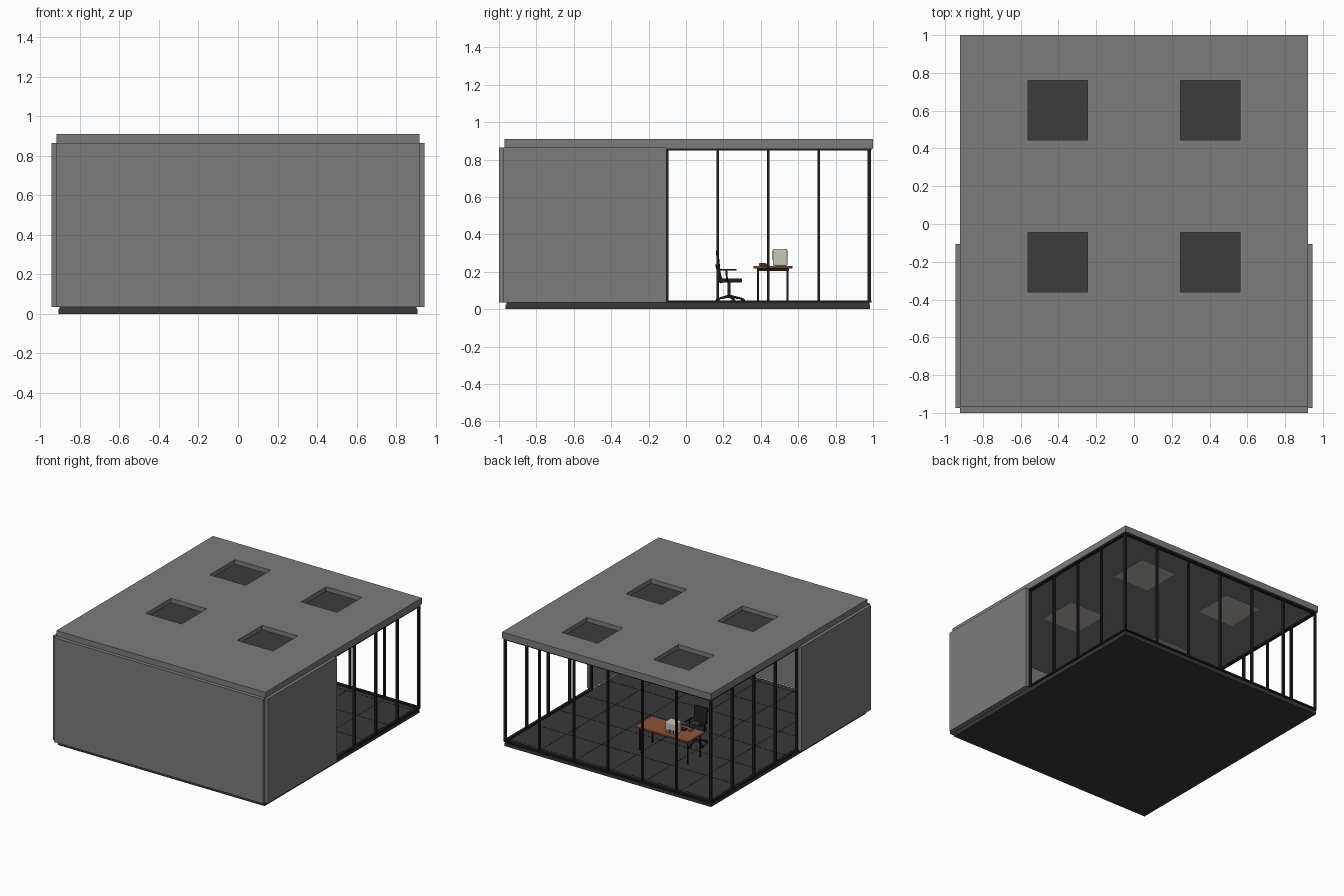
import bpy
import bmesh
import math
from mathutils import Matrix, Vector

default_cube = bpy.data.objects.get("Cube")
if default_cube:
    bpy.data.objects.remove(default_cube, do_unlink=True)


def make_material(name, red, green, blue):
    material = bpy.data.materials.new(name)
    material.use_nodes = True
    colour = (red, green, blue, 1)
    material.diffuse_color = colour
    shader = next(n for n in material.node_tree.nodes if n.type == "BSDF_PRINCIPLED")
    shader.inputs["Base Color"].default_value = colour
    return material


concrete = make_material("concrete grey", .2, .2, .2)
floor_dark = make_material("floor charcoal", .04, .04, .04)
skylight_dark = make_material("skylight charcoal", .045, .045, .045)
frame_black = make_material("frame black", .013, .013, .013)
wood = make_material("red brown wood", .28, .085, .045)
beige = make_material("warm beige", .58, .57, .47)
lamp_white = make_material("ceiling panel white", .5, .46, .42)


def add_object(name, bm, material, bevel=0):
    bmesh.ops.recalc_face_normals(bm, faces=bm.faces)
    mesh = bpy.data.meshes.new(name)
    bm.to_mesh(mesh)
    bm.free()
    mesh.materials.append(material)
    obj = bpy.data.objects.new(name, mesh)
    bpy.context.collection.objects.link(obj)
    if bevel:
        modifier = obj.modifiers.new("rounded edges", "BEVEL")
        modifier.width = bevel
        modifier.segments = 3
    return obj


def box(name, x_range, y_range, z_range, material, bevel=0):
    """Box given by its extent along each axis."""
    ranges = (x_range, y_range, z_range)
    centre = Vector([sum(r) / 2 for r in ranges])
    size = Vector([r[1] - r[0] for r in ranges])
    bm = bmesh.new()
    bmesh.ops.create_cube(bm, size=1, matrix=Matrix.Translation(centre) @ Matrix.Diagonal(size).to_4x4())
    return add_object(name, bm, material, bevel)


def around(centre, width):
    return (centre - width / 2, centre + width / 2)


def rod(name, start, end, radius, material, end_radius=None):
    """Round bar between two points."""
    start, end = Vector(start), Vector(end)
    axis = end - start
    turn = axis.to_track_quat("Z", "Y").to_matrix().to_4x4()
    bm = bmesh.new()
    bmesh.ops.create_cone(bm, cap_ends=True, segments=16, radius1=radius,
                          radius2=radius if end_radius is None else end_radius, depth=axis.length,
                          matrix=Matrix.Translation((start + end) / 2) @ turn)
    obj = add_object(name, bm, material)
    for face in obj.data.polygons:
        face.use_smooth = len(face.vertices) == 4
    return obj


# Floor slab, stepped, with thin tile seams
FLOOR = .035
box("base_slab", (-.91, .91), (-.965, .985), (0, .024), floor_dark)
box("floor_slab", (-.905, .905), (-.96, .98), (.024, FLOOR), floor_dark)
for i in range(-2, 3):
    box("floor_seam_long", around(i * .307, .004), (-.95, .97), (FLOOR, FLOOR + .001), frame_black)
for i in range(-3, 4):
    box("floor_seam_cross", (-.9, .9), around(i * .307 + .01, .004), (FLOOR, FLOOR + .001), frame_black)

# Walls wrapping the front half
WALL_TOP = .865
box("front_wall", (-.92, .92), (-1, -.965), (FLOOR, WALL_TOP), concrete)
for side in (-1, 1):
    box("side_wall", sorted((side * .908, side * .945)), (-.975, -.105), (FLOOR, WALL_TOP), concrete)

# Roof slab with four skylight openings
CEILING = .86
xs = (-.92, -.56, -.245, .245, .56, .92)
ys = (-.97, -.36, -.045, .445, .76, 1)
bm = bmesh.new()
grid = [[bm.verts.new((x, y, CEILING)) for y in ys] for x in xs]
for i in range(5):
    for j in range(5):
        if i % 2 == 0 or j % 2 == 0:
            bm.faces.new((grid[i][j], grid[i + 1][j], grid[i + 1][j + 1], grid[i][j + 1]))
roof = add_object("roof", bm, concrete)
solidify = roof.modifiers.new("thickness", "SOLIDIFY")
solidify.thickness = .05
solidify.offset = 1 if roof.data.polygons[0].normal.z > 0 else -1
for i in (1, 3):
    for j in (1, 3):
        opening = xs[i:i + 2], ys[j:j + 2]
        box("skylight_cover", *opening, (CEILING + .008, CEILING + .015), skylight_dark)
        box("ceiling_panel", *opening, (CEILING - .002, CEILING + .008), lamp_white)

# Window frames along both sides and the back
POST = .013
GLASS_X, GLASS_Y = .905, .98
RAILS = ((FLOOR, FLOOR + .012), (CEILING - .012, CEILING))
for side in (-1, 1):
    for k in range(5):
        box("side_post", around(side * GLASS_X, .02), around(-.1 + k * .27, POST), (FLOOR, CEILING), frame_black)
    for rail in RAILS:
        box("side_rail", around(side * GLASS_X, .024), (-.105, GLASS_Y), rail, frame_black)
for k in range(7):
    box("back_post", around((k - 3) * GLASS_X / 3, POST), around(GLASS_Y, .02), (FLOOR, CEILING), frame_black)
for rail in RAILS:
    box("back_rail", (-GLASS_X, GLASS_X), around(GLASS_Y, .024), rail, frame_black)

# Desk
DESK_TOP = .232
box("desk_top", (-.42, .05), (.36, .57), (.217, DESK_TOP), wood, .004)
box("desk_frame", (-.4, .03), (.38, .55), (.205, .217), frame_black)
for x in (-.395, .025):
    for y in (.385, .543):
        rod("desk_leg", (x, y, FLOOR), (x, y, .21), .006, frame_black)

# Desktop computer: rounded case, screen, rear vents, keyboard and mouse
PC_X = -.24
box("computer_case", around(PC_X, .09), (.465, .542), (DESK_TOP, .323), beige, .008)
box("computer_screen", around(PC_X, .066), (.462, .466), (.262, .313), frame_black)
for k in range(-3, 4):
    box("computer_vent", around(PC_X + k * .01, .004), (.541, .544), (.242, .265), frame_black)
box("keyboard", around(PC_X, .11), (.4, .44), (DESK_TOP, DESK_TOP + .006), frame_black)
box("mouse", around(PC_X - .09, .022), (.39, .43), (DESK_TOP, DESK_TOP + .014), wood, .005)

# Office chair on a five-armed base with casters
CHAIR_X, CHAIR_Y = -.25, .23
for k in range(5):
    angle = math.tau * k / 5 + math.pi / 2
    x = CHAIR_X + .075 * math.cos(angle)
    y = CHAIR_Y + .075 * math.sin(angle)
    rod("chair_foot", (CHAIR_X, CHAIR_Y, .07), (x, y, .055), .008, frame_black, .005)
    rod("chair_caster", (x - .006, y, .046), (x + .006, y, .046), .011, frame_black)
rod("chair_column", (CHAIR_X, CHAIR_Y, .06), (CHAIR_X, CHAIR_Y, .145), .009, frame_black)
box("chair_seat", around(CHAIR_X, .125), (.175, .3), (.142, .165), frame_black, .008)
chair_back = box("chair_back", around(CHAIR_X, .115), around(0, .014), (.03, .155), frame_black, .005)
chair_back.location = (0, .182, .16)
chair_back.rotation_euler.x = math.radians(6)
rod("chair_spine", (CHAIR_X, .19, .14), (CHAIR_X, .165, .24), .009, frame_black)
for side in (-1, 1):
    x = CHAIR_X + side * .066
    rod("chair_arm_support", (x, .22, .15), (x, .215, .21), .005, frame_black)
    box("chair_armrest", around(x, .018), (.185, .27), (.207, .215), frame_black, .003)
